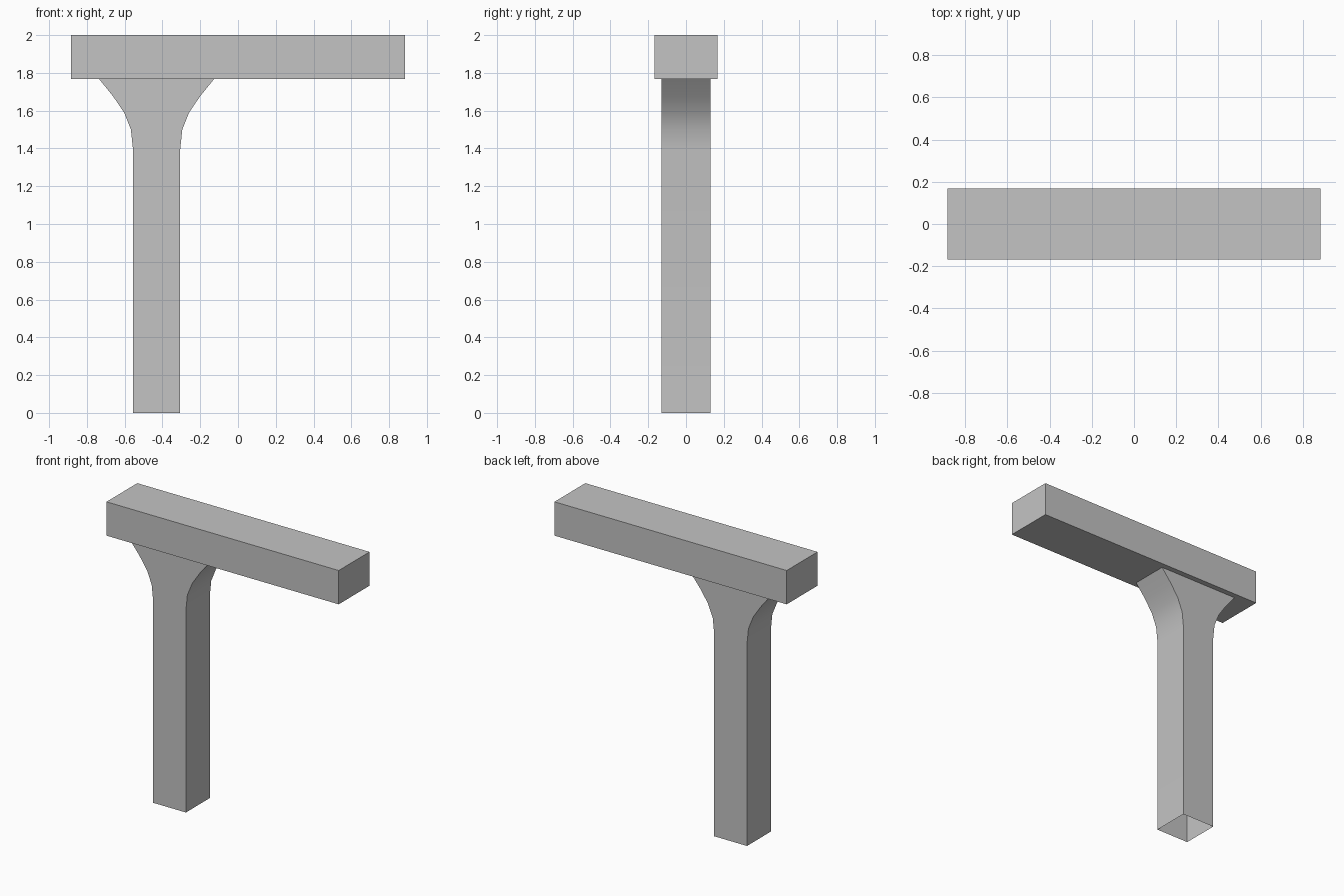
import bpy
import bmesh

cube = bpy.data.objects.get("Cube")
if cube:
    bpy.data.objects.remove(cube, do_unlink=True)

# Single plain grey
grey = bpy.data.materials.new("light_grey")
grey.use_nodes = True
colour = (0.55, 0.55, 0.55, 1)
grey.diffuse_color = colour
grey.node_tree.nodes["Principled BSDF"].inputs["Base Color"].default_value = colour


def add_object(name, bm):
    mesh = bpy.data.meshes.new(name)
    bmesh.ops.recalc_face_normals(bm, faces=bm.faces)
    bm.to_mesh(mesh)
    bm.free()
    mesh.materials.append(grey)
    obj = bpy.data.objects.new(name, mesh)
    bpy.context.collection.objects.link(obj)
    return obj


BEAM_BOTTOM, TOP = 1.767, 2.0
BEAM_HALF_X, BEAM_HALF_Y = 0.885, 0.168
POST_X, POST_HALF_Y = -0.431, 0.13

# Beam: closed box
bm = bmesh.new()
bmesh.ops.create_cube(bm, size=1)
bmesh.ops.scale(bm, vec=(2 * BEAM_HALF_X, 2 * BEAM_HALF_Y, TOP - BEAM_BOTTOM), verts=bm.verts)
bmesh.ops.translate(bm, vec=(0, 0, (TOP + BEAM_BOTTOM) / 2), verts=bm.verts)
add_object("beam", bm)

# Post: open tube whose sides flare out below the beam (half width, height)
profile = [(0.125, 0), (0.125, 1.395), (0.136, 1.5), (0.172, 1.59),
           (0.231, 1.677), (0.304, BEAM_BOTTOM)]
outline = [(POST_X + w, z) for w, z in profile]
outline += [(POST_X - w, z) for w, z in reversed(profile)]

bm = bmesh.new()
front = [bm.verts.new((x, -POST_HALF_Y, z)) for x, z in outline]
back = [bm.verts.new((x, POST_HALF_Y, z)) for x, z in outline]
bm.faces.new(front)
bm.faces.new(list(reversed(back)))
last = len(profile) - 1
for i in range(len(outline) - 1):
    if i != last:  # top stays open under the beam
        bm.faces.new((front[i], back[i], back[i + 1], front[i + 1]))
post = add_object("flared_post", bm)

# Smooth the flare, keep the corners sharp
bpy.ops.object.select_all(action='DESELECT')
post.select_set(True)
bpy.context.view_layer.objects.active = post
bpy.ops.object.shade_smooth_by_angle()
